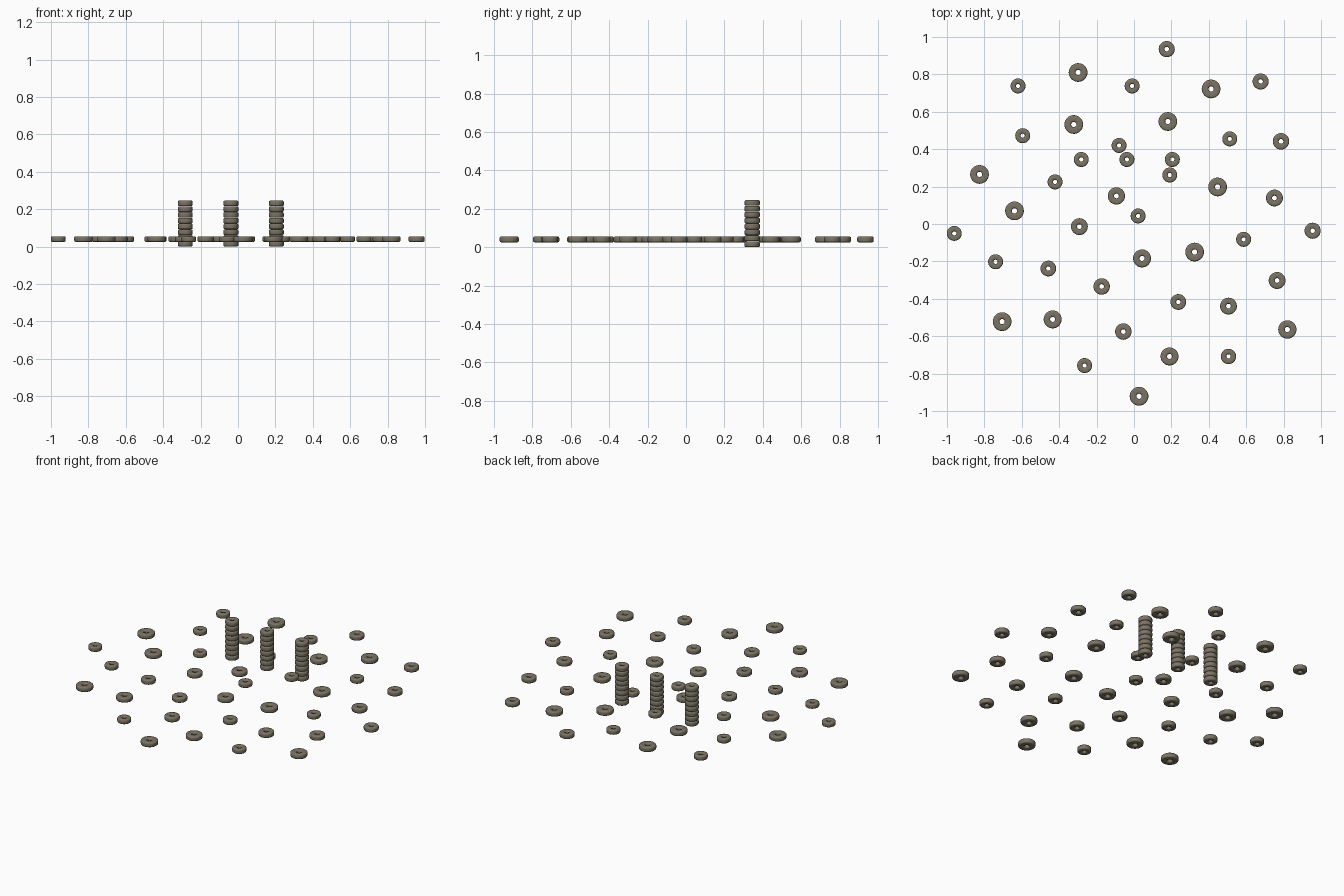
import bpy, math

if "Cube" in bpy.data.objects:
    bpy.data.objects.remove(bpy.data.objects["Cube"])

mat = bpy.data.materials.new("stone")
mat.diffuse_color = (0.20, 0.175, 0.13, 1)
mat.use_nodes = True
mat.node_tree.nodes["Principled BSDF"].inputs["Base Color"].default_value = mat.diffuse_color
SEG = 32


def bead_mesh(name, r, hole, h):
    # lathe a rounded-rectangle section around z
    b = h * 0.27
    prof = []
    for cx, cz, a0 in ((r - b, h / 2 - b, 0), (hole + b, h / 2 - b, 90),
                       (hole + b, b - h / 2, 180), (r - b, b - h / 2, 270)):
        for k in range(4):
            a = math.radians(a0 + k * 30)
            prof.append((cx + b * math.cos(a), cz + b * math.sin(a)))
    n = len(prof)
    verts = [(p * math.cos(t), p * math.sin(t), z)
             for t in (2 * math.pi * i / SEG for i in range(SEG)) for p, z in prof]
    faces = [(i * n + j, (i + 1) % SEG * n + j,
              (i + 1) % SEG * n + (j + 1) % n, i * n + (j + 1) % n)
             for i in range(SEG) for j in range(n)]
    me = bpy.data.meshes.new(name)
    me.from_pydata(verts, [], faces)
    me.shade_smooth()
    me.materials.append(mat)
    return me


def place(name, mesh, x, y, z):
    ob = bpy.data.objects.new(name, mesh)
    ob.location = (x, y, z)
    bpy.context.collection.objects.link(ob)


# scattered beads: x, y, radius (thousandths)
scatter = [
    (175, 935, 43), (-620, 738, 40), (-299, 810, 50), (-10, 738, 40),
    (412, 722, 50), (677, 762, 43), (-595, 472, 40), (-322, 532, 50),
    (181, 548, 50), (512, 455, 40), (786, 442, 44), (-80, 420, 40),
    (-422, 225, 40), (191, 262, 40), (-826, 265, 50), (447, 198, 50),
    (-94, 150, 46), (751, 139, 45), (-639, 70, 50), (22, 43, 40),
    (-292, -14, 45), (-961, -50, 40), (955, -36, 43), (586, -82, 40),
    (324, -150, 50), (43, -184, 48), (-740, -202, 40), (-458, -238, 42),
    (765, -302, 45), (-173, -334, 44), (237, -417, 42), (505, -439, 45),
    (-435, -510, 48), (-705, -522, 50), (-57, -575, 44), (820, -564, 49),
    (190, -708, 48), (505, -708, 41), (-264, -757, 40), (27, -921, 50)]
meshes = {}
for i, (x, y, r) in enumerate(scatter):
    if r not in meshes:
        meshes[r] = bead_mesh("bead_%d" % r, r / 1000, r * 0.00028, 0.030)
    place("scattered_bead_%02d" % i, meshes[r], x / 1000, y / 1000, 0.040)

# three stacks of eight beads
stack = bead_mesh("stack_bead", 0.040, 0.011, 0.030)
for s, x in enumerate((-0.282, -0.038, 0.205)):
    for k in range(8):
        place("stack_%d_bead_%d" % (s, k), stack, x, 0.345, 0.015 + k * 0.0308)
